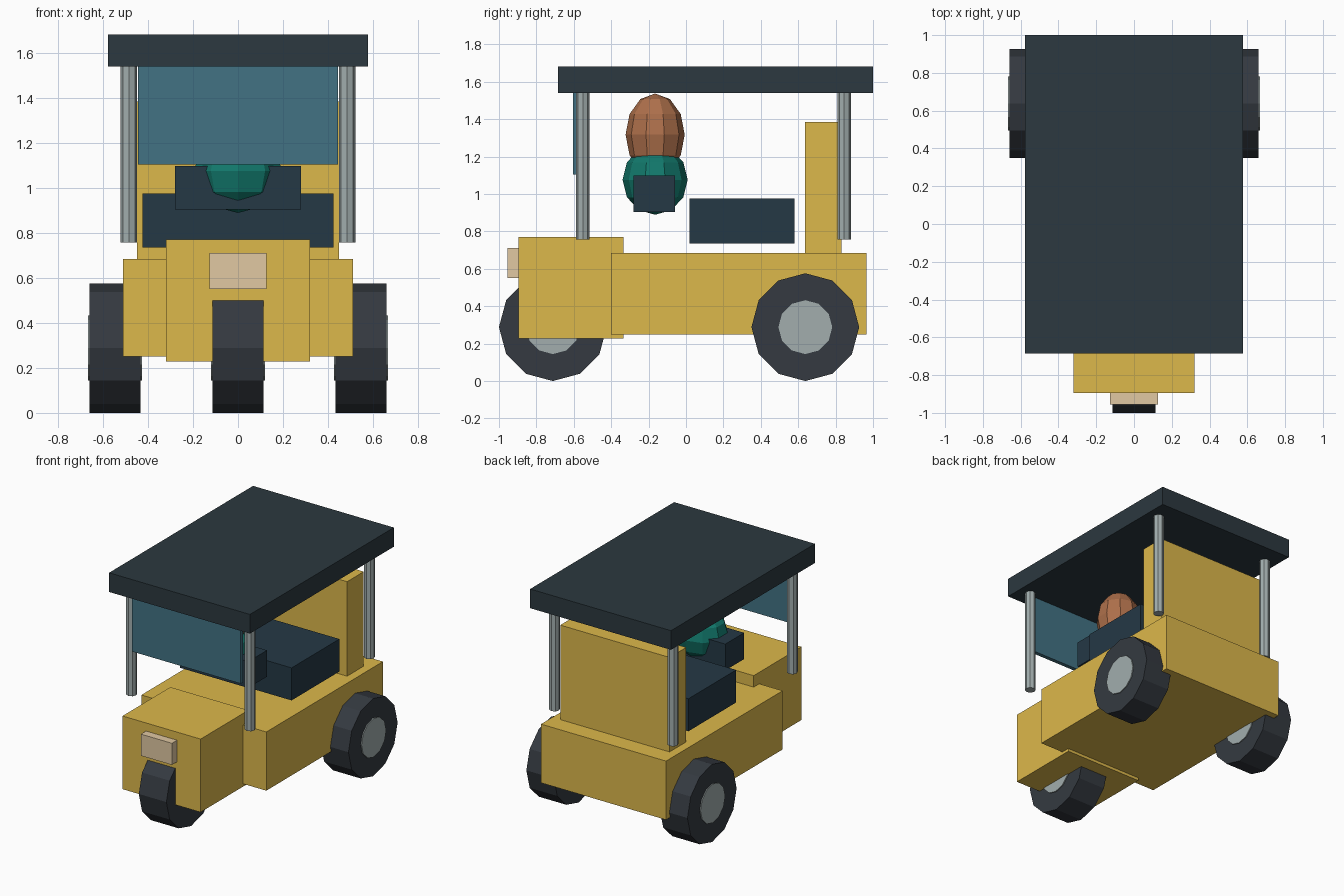
import bpy
from math import pi

if "Cube" in bpy.data.objects:
    bpy.data.objects.remove(bpy.data.objects["Cube"])

def mat(name, r, g, b):
    m = bpy.data.materials.new(name)
    m.diffuse_color = (r, g, b, 1)
    m.use_nodes = True
    m.node_tree.nodes["Principled BSDF"].inputs["Base Color"].default_value = m.diffuse_color
    return m

YELLOW = mat("yellow_paint", 0.72, 0.48, 0.07)
NAVY = mat("navy", 0.018, 0.04, 0.06)
ROOF = mat("roof_dark", 0.025, 0.04, 0.05)
RUBBER = mat("rubber", 0.035, 0.042, 0.052)
METAL = mat("metal", 0.36, 0.42, 0.42)
GLASS = mat("glass", 0.055, 0.17, 0.23)
LAMP = mat("lamp", 0.75, 0.58, 0.36)
SKIN = mat("skin", 0.42, 0.16, 0.07)
TEAL = mat("teal_cloth", 0.006, 0.19, 0.15)

def finish(name, m):
    o = bpy.context.object
    o.name = name
    o.data.materials.append(m)
    return o

def box(name, m, x, y0, y1, z0, z1):
    """Box symmetric about x = 0 with half width x."""
    bpy.ops.mesh.primitive_cube_add(size=1, location=(0, (y0 + y1) / 2, (z0 + z1) / 2))
    bpy.context.object.scale = (2 * x, y1 - y0, z1 - z0)
    return finish(name, m)

def cyl(name, m, loc, r, depth, sides, rot=(0, 0, 0)):
    bpy.ops.mesh.primitive_cylinder_add(vertices=sides, radius=r, depth=depth,
                                        location=loc, rotation=rot)
    return finish(name, m)

def ball(name, m, loc, radii):
    bpy.ops.mesh.primitive_uv_sphere_add(segments=10, ring_count=6, radius=1, location=loc)
    bpy.context.object.scale = radii
    return finish(name, m)

# bodywork
box("body", YELLOW, 0.512, -0.40, 0.965, 0.25, 0.685)
box("nose", YELLOW, 0.32, -0.895, -0.335, 0.228, 0.77)
box("rear_panel", YELLOW, 0.448, 0.637, 0.832, 0.66, 1.385)
box("headlight", LAMP, 0.127, -0.955, -0.89, 0.55, 0.71)

# canopy and windscreen
box("roof", ROOF, 0.577, -0.685, 1.0, 1.54, 1.682)
box("windscreen", GLASS, 0.445, -0.604, -0.575, 1.103, 1.545)
for side, s in (("left", -1), ("right", 1)):
    for end, y in (("front", -0.552), ("rear", 0.846)):
        cyl(f"{end}_{side}_post", METAL, (s * 0.485, y, 1.15), 0.037, 0.785, 8)

# seat and driver
box("passenger_seat", NAVY, 0.425, 0.02, 0.58, 0.735, 0.976)
box("driver_lap", NAVY, 0.28, -0.28, -0.06, 0.903, 1.098)
ball("driver_torso", TEAL, (0, -0.165, 1.076), (0.205, 0.174, 0.187))
ball("driver_head", SKIN, (0, -0.165, 1.317), (0.16, 0.158, 0.22))

# wheels with hubs poking slightly out of both faces
for name, x, y in (("front", 0, -0.712), ("rear_left", -0.547, 0.638), ("rear_right", 0.547, 0.638)):
    cyl(name + "_tire", RUBBER, (x, y, 0.288), 0.288, 0.226, 12, (0, pi / 2, 0))
    cyl(name + "_hub", METAL, (x, y, 0.288), 0.144, 0.24, 12, (0, pi / 2, 0))
